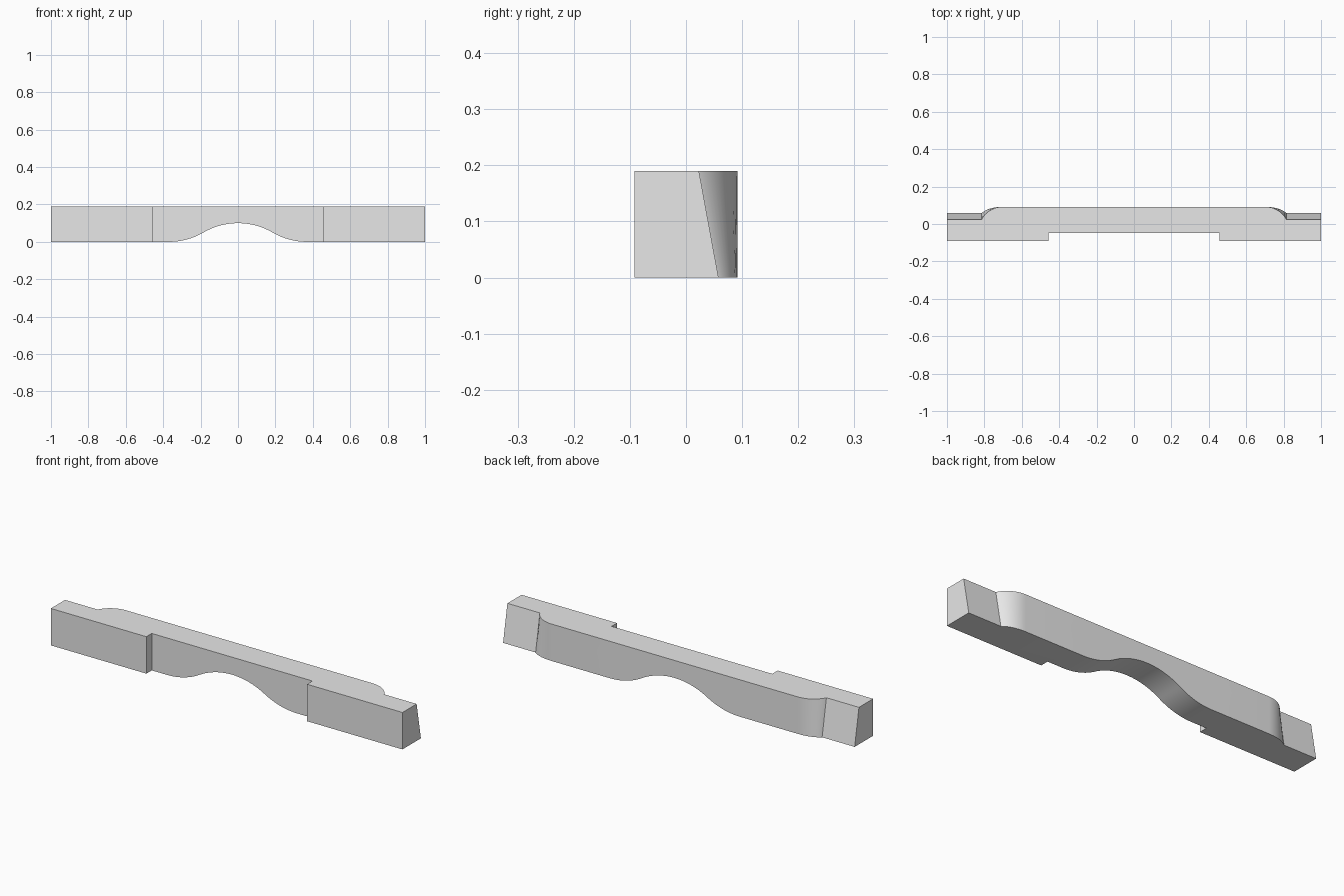
import bpy, bmesh, math

cube = bpy.data.objects.get("Cube")
if cube:
    bpy.data.objects.remove(cube, do_unlink=True)

HEIGHT, FRONT, BACK = 0.19, -0.092, 0.092
ARCH_HALF, ARCH_RISE = 0.37, 0.1
BLEND_IN, BLEND_OUT = 0.7, 0.815

grey = bpy.data.materials.new("plain grey")
grey.use_nodes = True
grey.diffuse_color = (0.8, 0.8, 0.8, 1)
grey.node_tree.nodes["Principled BSDF"].inputs["Base Color"].default_value = (0.8, 0.8, 0.8, 1)


def underside(x):
    """Arch made of two tangent arcs per side."""
    half = ARCH_HALF / 2
    rad = (half ** 2 + (ARCH_RISE / 2) ** 2) / ARCH_RISE
    if x >= ARCH_HALF:
        return 0
    if x <= half:
        return ARCH_RISE - rad + math.sqrt(rad ** 2 - x ** 2)
    return rad - math.sqrt(rad ** 2 - (ARCH_HALF - x) ** 2)


def fullness(x):
    """1 on the thick middle, 0 on the tapered ends, a rounded arc between."""
    if x <= BLEND_IN:
        return 1
    if x > BLEND_OUT - 1e-6:
        return 0
    t = (x - BLEND_IN) / (BLEND_OUT - BLEND_IN)
    end = math.radians(65)
    a = math.asin(t * math.sin(end))
    return 1 - (1 - math.cos(a)) / (1 - math.cos(end))


def cutter(name, build):
    bm = bmesh.new()
    build(bm)
    mesh = bpy.data.meshes.new(name)
    bm.to_mesh(mesh)
    bm.free()
    mesh.materials.append(grey)
    obj = bpy.data.objects.new(name, mesh)
    bpy.context.collection.objects.link(obj)
    obj.hide_render = True
    return obj


def box(x, y0, y1):
    def build(bm):
        bmesh.ops.create_cube(bm, size=1)
        for v in bm.verts:
            v.co = (v.co.x * 2 * x, y0 if v.co.y < 0 else y1, v.co.z)
    return build


def drill(x, radius, y0, y1):
    def build(bm):
        bmesh.ops.create_cone(bm, cap_ends=True, segments=48, radius1=radius,
                              radius2=radius, depth=y1 - y0)
        for v in bm.verts:
            v.co = (x + v.co.x, (y0 + y1) / 2 + v.co.z, 0.1 + v.co.y)
    return build


# Bar: cross-sections lofted along x
side = [ARCH_HALF * i / 28 for i in range(1, 29)]
side += [BLEND_IN + (BLEND_OUT - BLEND_IN) * math.sin(math.pi / 2 * i / 14) for i in range(15)]
side.append(1)
stations = [-x for x in reversed(side)] + [0] + side

bm = bmesh.new()
rings = []
for x in stations:
    low, f = underside(abs(x)), fullness(abs(x))
    back_low = 0.058 + (BACK - 0.058) * f
    back_high = 0.023 + (BACK - 0.023) * f
    rings.append([bm.verts.new(p) for p in (
        (x, FRONT, low), (x, back_low, low), (x, back_high, HEIGHT), (x, FRONT, HEIGHT))])
for a, b in zip(rings, rings[1:]):
    for i in range(4):
        j = (i + 1) % 4
        bm.faces.new((a[i], a[j], b[j], b[i]))
bm.faces.new(rings[0])
bm.faces.new(rings[-1])
bmesh.ops.recalc_face_normals(bm, faces=bm.faces)
mesh = bpy.data.meshes.new("bar")
bm.to_mesh(mesh)
bm.free()
mesh.materials.append(grey)
bar = bpy.data.objects.new("bar", mesh)
bpy.context.collection.objects.link(bar)

# Front recess, screw holes and rear counterbores
cutters = [cutter("front_recess_cutter", box(0.457, -0.3, -0.048))]
for label, x in (("right", -0.321), ("left", 0.321)):
    cutters.append(cutter(label + "_hole_cutter", drill(x, 0.04, -0.3, 0.3)))
    cutters.append(cutter(label + "_counterbore_cutter", drill(x, 0.067, 0.045, 0.3)))

bpy.ops.object.select_all(action="DESELECT")
bpy.context.view_layer.objects.active = bar
bar.select_set(True)
for c in cutters:
    mod = bar.modifiers.new(c.name, "BOOLEAN")
    mod.operation, mod.solver, mod.object = "DIFFERENCE", "EXACT", c
    bpy.ops.object.modifier_apply(modifier=mod.name)
for c in cutters:
    bpy.data.objects.remove(c, do_unlink=True)

bpy.ops.object.shade_smooth_by_angle(angle=math.radians(25))
